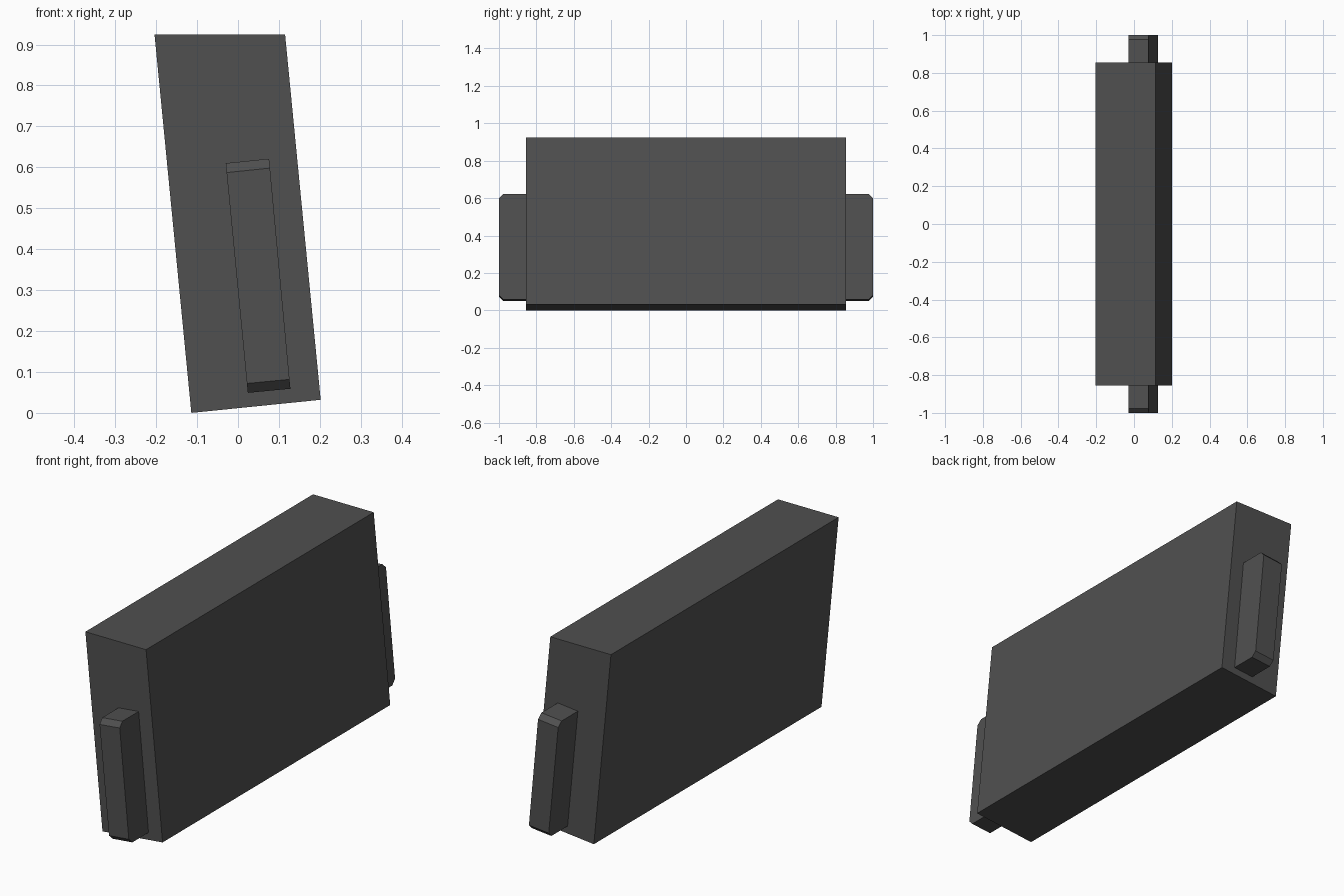
import bpy, bmesh

if "Cube" in bpy.data.objects:
    bpy.data.objects.remove(bpy.data.objects["Cube"])

dark_grey = bpy.data.materials.new("dark_grey")
dark_grey.diffuse_color = (0.08, 0.08, 0.08, 1)
dark_grey.use_nodes = True
dark_grey.node_tree.nodes["Principled BSDF"].inputs["Base Color"].default_value = dark_grey.diffuse_color


def prism(name, profile, y0, y1, chamfer=0):
    """Extrude an (x, z) profile from y0 to y1; chamfer the short end edges at y1."""
    bm = bmesh.new()
    a = [bm.verts.new((x, y0, z)) for x, z in profile]
    b = [bm.verts.new((x, y1, z)) for x, z in profile]
    bm.faces.new(a)
    bm.faces.new(b)
    n = len(profile)
    for i in range(n):
        j = (i + 1) % n
        bm.faces.new((a[i], a[j], b[j], b[i]))
    if chamfer:
        # bottom and top edges of the outer end
        edges = [bm.edges.get((b[0], b[1])), bm.edges.get((b[2], b[3]))]
        bmesh.ops.bevel(bm, geom=edges, offset=chamfer, segments=1, affect='EDGES')
    bmesh.ops.recalc_face_normals(bm, faces=bm.faces)
    mesh = bpy.data.meshes.new(name)
    bm.to_mesh(mesh)
    bm.free()
    mesh.materials.append(dark_grey)
    obj = bpy.data.objects.new(name, mesh)
    bpy.context.collection.objects.link(obj)
    return obj


# Leaning slab with a level top and tilted underside
prism("slab_body", [(-0.114, 0.0), (0.202, 0.032), (0.115, 0.925), (-0.204, 0.925)],
      -0.855, 0.855)

# Chamfered grip bar on each end
grip = [(0.024, 0.049), (0.128, 0.059), (0.076, 0.621), (-0.030, 0.610)]
for side, s in (("front", -1), ("back", 1)):
    prism(side + "_grip", grip, s * 0.855, s * 1.0, 0.023)
